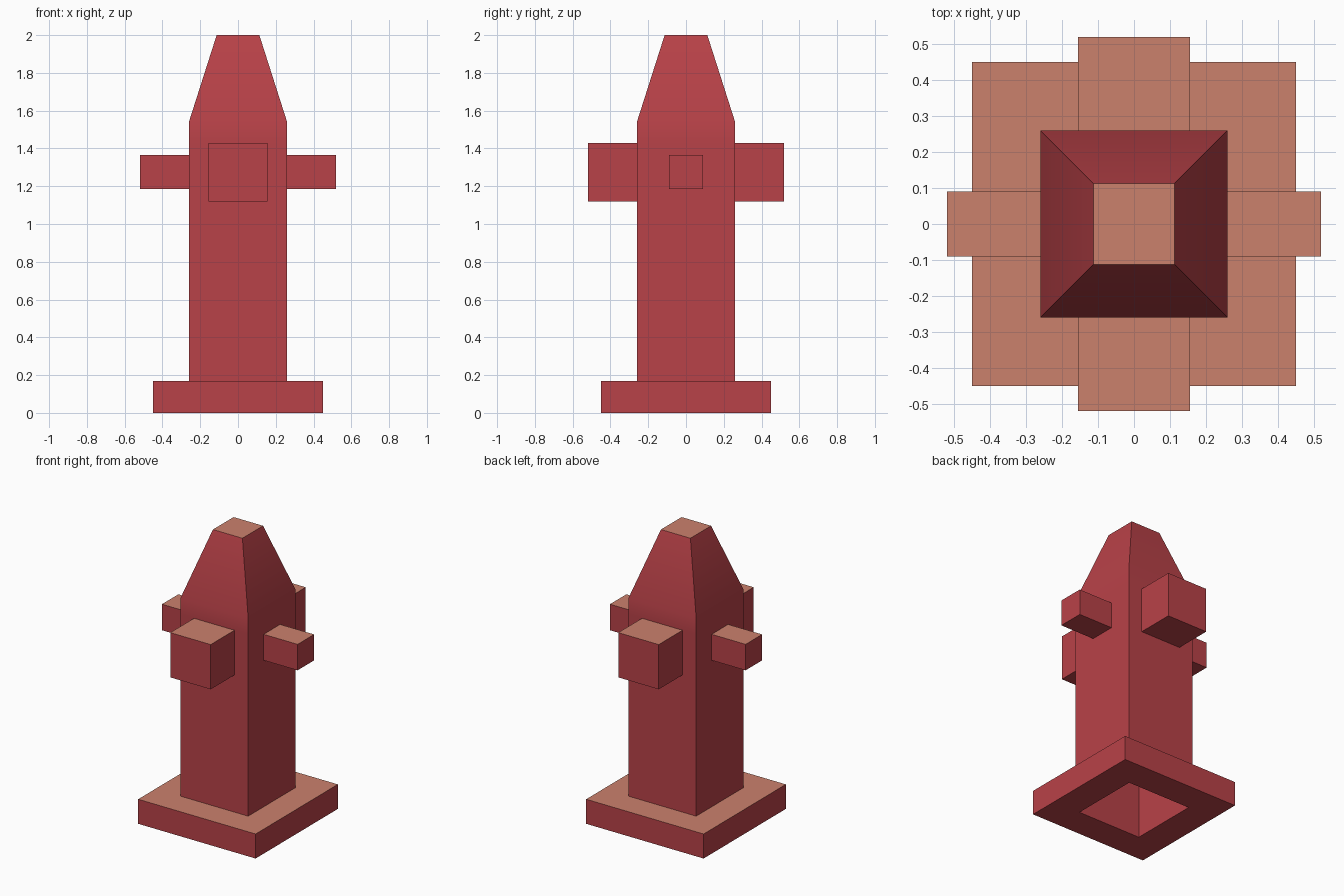
import bpy
import bmesh
from math import radians
from mathutils import Matrix

if "Cube" in bpy.data.objects:
    bpy.data.objects.remove(bpy.data.objects["Cube"], do_unlink=True)


def make_material(name, rgb):
    mat = bpy.data.materials.new(name)
    mat.use_nodes = True
    color = (*rgb, 1.0)
    mat.diffuse_color = color
    mat.node_tree.nodes["Principled BSDF"].inputs["Base Color"].default_value = color
    return mat


MATERIALS = [make_material("red paint", (0.485, 0.054, 0.065)),
             make_material("faded salmon top", (0.60, 0.218, 0.152))]


def finish(name, bm):
    """Paint level upward faces salmon, the rest red, and link the object."""
    bmesh.ops.recalc_face_normals(bm, faces=bm.faces)
    for face in bm.faces:
        face.material_index = 1 if face.normal.z > 0.98 else 0
    mesh = bpy.data.meshes.new(name)
    bm.to_mesh(mesh)
    bm.free()
    for mat in MATERIALS:
        mesh.materials.append(mat)
    obj = bpy.data.objects.new(name, mesh)
    bpy.context.collection.objects.link(obj)
    bpy.ops.object.select_all(action='DESELECT')
    obj.select_set(True)
    bpy.context.view_layer.objects.active = obj
    bpy.ops.object.shade_smooth_by_angle(angle=radians(30))
    return obj


def square_loft(name, profile):
    """Join square rings given as (half width, height), capping both ends."""
    bm = bmesh.new()
    rings = [[bm.verts.new((sx * r, sy * r, z))
              for sx, sy in ((-1, -1), (1, -1), (1, 1), (-1, 1))]
             for r, z in profile]
    for low, high in zip(rings, rings[1:]):
        for i in range(4):
            j = (i + 1) % 4
            bm.faces.new((low[i], low[j], high[j], high[i]))
    bm.faces.new(rings[0])
    bm.faces.new(rings[-1])
    return finish(name, bm)


def box(name, center, size):
    bm = bmesh.new()
    bmesh.ops.create_cube(bm, size=1,
                          matrix=Matrix.Translation(center) @ Matrix.Diagonal((*size, 1)))
    return finish(name, bm)


# Hollow column: inner cavity, open foot, base slab, shaft and tapered cap
square_loft("column_with_base", [
    (0.10, 1.98), (0.243, 1.53), (0.243, 0),
    (0.45, 0), (0.45, 0.17),
    (0.26, 0.17), (0.26, 1.43), (0.26, 1.54), (0.113, 2.0)])

# Large outlets front and back, small outlets on both sides
INNER, OUTER, HEIGHT = 0.25, 0.52, 1.275
MIDDLE, LENGTH = (INNER + OUTER) / 2, OUTER - INNER
for side, name in ((-1, "front_outlet"), (1, "back_outlet")):
    box(name, (0, side * MIDDLE, HEIGHT), (0.31, LENGTH, 0.31))
for side, name in ((-1, "right_outlet"), (1, "left_outlet")):
    box(name, (side * MIDDLE, 0, HEIGHT), (LENGTH, 0.18, 0.18))
